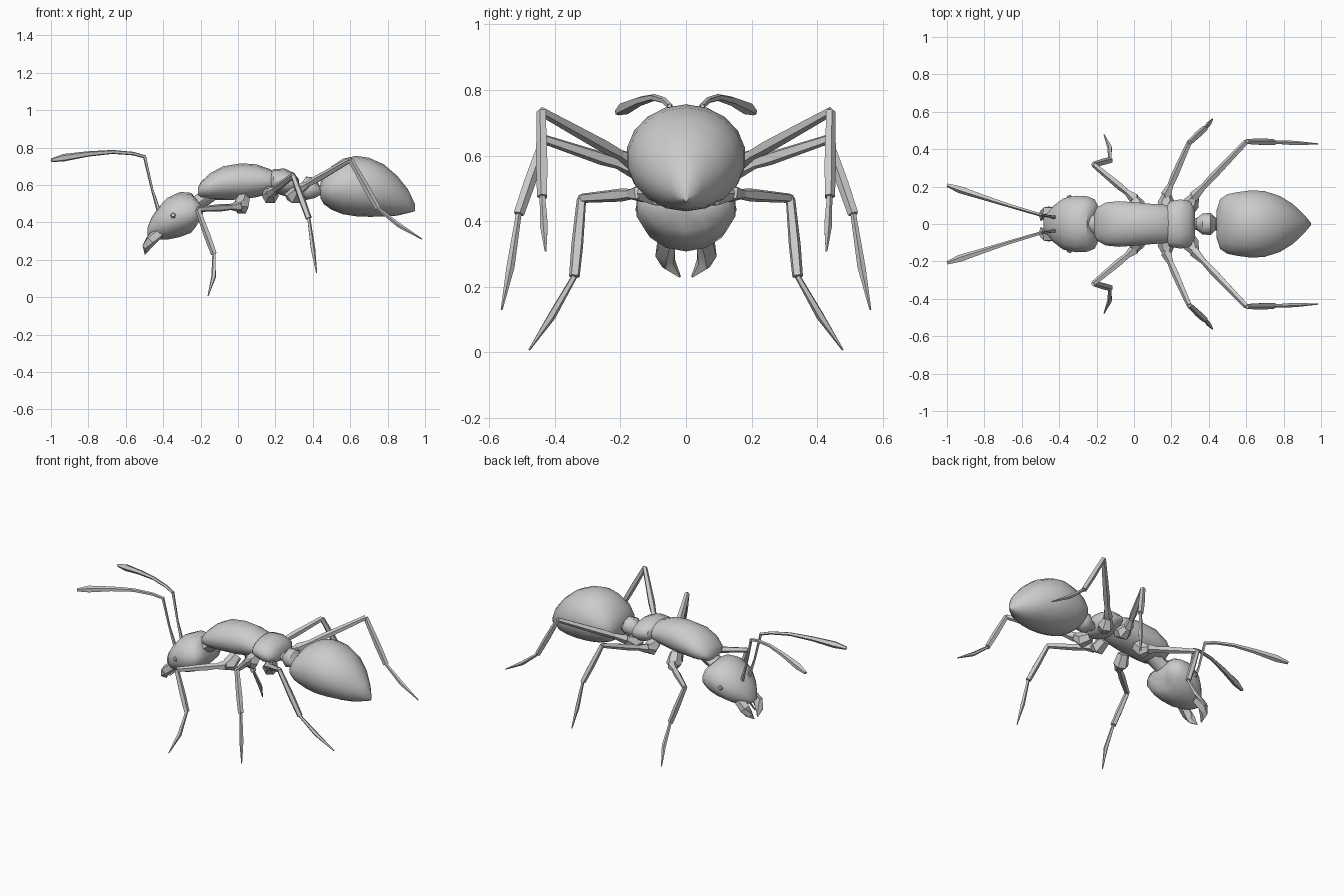
import bpy, bmesh, math
from mathutils import Vector

cube = bpy.data.objects.get("Cube")
if cube:
    bpy.data.objects.remove(cube)

grey = bpy.data.materials.new("plain grey")
grey.use_nodes = True
grey.diffuse_color = (0.6, 0.6, 0.6, 1)
grey.node_tree.nodes["Principled BSDF"].inputs["Base Color"].default_value = (0.6, 0.6, 0.6, 1)


def finish(name, rings, angle, mirrored=False, notch=0):
    """Skin a list of vertex rings, cap the ends and shade the result."""
    bm = bmesh.new()
    loops = [[bm.verts.new(p) for p in ring] for ring in rings]
    n = len(loops[0])
    for a, b in zip(loops, loops[1:]):
        for i in range(n):
            j = (i + 1) % n
            bm.faces.new((a[i], a[j], b[j], b[i]))
    bm.faces.new(loops[0])
    bm.faces.new(loops[-1])
    if notch:
        # dent the rear end along the middle line
        for v in loops[-1] + loops[-2]:
            v.co.x -= notch * max(0, 1 - abs(v.co.y) / 0.1)
    bmesh.ops.recalc_face_normals(bm, faces=bm.faces)
    mesh = bpy.data.meshes.new(name)
    bm.to_mesh(mesh)
    bm.free()
    mesh.materials.append(grey)
    obj = bpy.data.objects.new(name, mesh)
    bpy.context.collection.objects.link(obj)
    bpy.ops.object.select_all(action='DESELECT')
    obj.select_set(True)
    bpy.context.view_layer.objects.active = obj
    bpy.ops.object.shade_smooth_by_angle(angle=math.radians(angle))
    if mirrored:
        mod = obj.modifiers.new("Mirror", 'MIRROR')
        mod.use_axis = (False, True, False)
        mod.use_clip = False
        mod.use_mirror_merge = False
    return obj


def body(name, stations, sides=14, notch=0):
    """Body part from upright ovals: x, bottom, top, half width."""
    rings = []
    for x, low, high, w in stations:
        mid, h = (low + high) / 2, (high - low) / 2
        rings.append([(x, w * math.sin(t), mid + h * math.cos(t))
                      for t in (2 * math.pi * i / sides for i in range(sides))])
    return finish(name, rings, 50, notch=notch)


def limb(name, points, sides=5):
    """Mirrored pair of tapering tubes through points: x, y, z, radius."""
    pts = [Vector(p[:3]) for p in points]
    rings = []
    for i, p in enumerate(pts):
        d = pts[min(i + 1, len(pts) - 1)] - pts[max(i - 1, 0)]
        q = d.to_track_quat('Z', 'Y')
        r = points[i][3]
        rings.append([p + q @ Vector((r * math.cos(t), r * math.sin(t), 0))
                      for t in (2 * math.pi * k / sides for k in range(sides))])
    return finish(name, rings, 35, mirrored=True)


# Body
body("head", [(-.485, .33, .37, .03), (-.46, .315, .43, .065), (-.43, .308, .475, .1),
              (-.38, .308, .53, .14), (-.31, .322, .563, .155), (-.25, .345, .558, .152),
              (-.21, .37, .535, .135), (-.18, .42, .5, .085)], notch=.035)
body("thorax", [(-.215, .545, .58, .05), (-.2, .53, .615, .09), (-.15, .522, .662, .118),
                (-.08, .52, .7, .125), (.02, .522, .716, .118), (.1, .535, .71, .11),
                (.17, .555, .685, .105), (.21, .58, .665, .08)])
body("rear_thorax", [(.165, .58, .66, .08), (.19, .56, .685, .125), (.25, .54, .688, .135),
                     (.3, .545, .665, .125), (.325, .57, .63, .08)])
body("neck", [(-.25, .43, .53, .06), (-.19, .47, .57, .05), (-.12, .52, .6, .06)], 8)
body("waist", [(.28, .56, .62, .04), (.335, .55, .605, .032), (.365, .52, .645, .055),
               (.41, .53, .64, .06), (.435, .545, .6, .035), (.48, .54, .6, .04)], 8)
body("abdomen", [(.44, .53, .61, .07), (.46, .497, .65, .135), (.5, .468, .7, .162),
                 (.56, .444, .74, .174), (.63, .433, .756, .183), (.7, .43, .746, .178),
                 (.78, .431, .71, .152), (.85, .436, .65, .108), (.91, .45, .575, .05),
                 (.945, .46, .5, .008)], 18)

# Head details
limb("jaw", [(-.42, .06, .345, .03), (-.465, .066, .305, .032), (-.488, .052, .268, .024),
             (-.497, .018, .23, .003)])
limb("eye", [(-.345, .135, .437, .02), (-.347, .152, .44, .01)], 6)
limb("antenna_stem", [(-.42, .035, .45, .012), (-.46, .042, .58, .007), (-.5, .05, .755, .009)])
limb("antenna_whip", [(-.495, .048, .75, .009), (-.56, .067, .768, .01), (-.67, .1, .777, .011),
                      (-.8, .142, .766, .015), (-.93, .185, .746, .021), (-.998, .208, .732, .01)])

# Legs: hip, knee, ankle, mid foot and tip
legs = {
    "front": [(.0, .14, .485), (-.215, .318, .47), (-.128, .34, .232), (-.13, .41, .11), (-.16, .478, .008)],
    "middle": [(.175, .16, .56), (.295, .432, .65), (.378, .51, .422), (.4, .535, .26), (.42, .562, .13)],
    "hind": [(.325, .15, .575), (.602, .44, .735), (.748, .437, .475), (.86, .432, .385), (.985, .428, .31)],
}
hips = {"front": (.03, .06, .53), "middle": (.17, .06, .57), "hind": (.28, .06, .55)}
for name, joints in legs.items():
    hip, knee, ankle, foot, tip = (Vector(j) for j in joints)
    root = Vector(hips[name])
    bulge = root.lerp(hip, .55) - Vector((0, 0, .022))
    thigh = hip.lerp(knee, .35)
    limb(name + "_hip", [(*root, .035), (*bulge, .046), (*hip, .024)], 6)
    limb(name + "_trochanter", [(*hip.lerp(root, .3), .016), (*hip, .03),
                                (*hip.lerp(knee, .2), .015)])
    limb(name + "_thigh", [(*hip, .013), (*thigh, .021), (*knee, .015)])
    limb(name + "_shin", [(*knee, .015), (*knee.lerp(ankle, .6), .019), (*ankle, .017)])
    limb(name + "_foot", [(*ankle, .009), (*foot, .013), (*tip, .003)])
